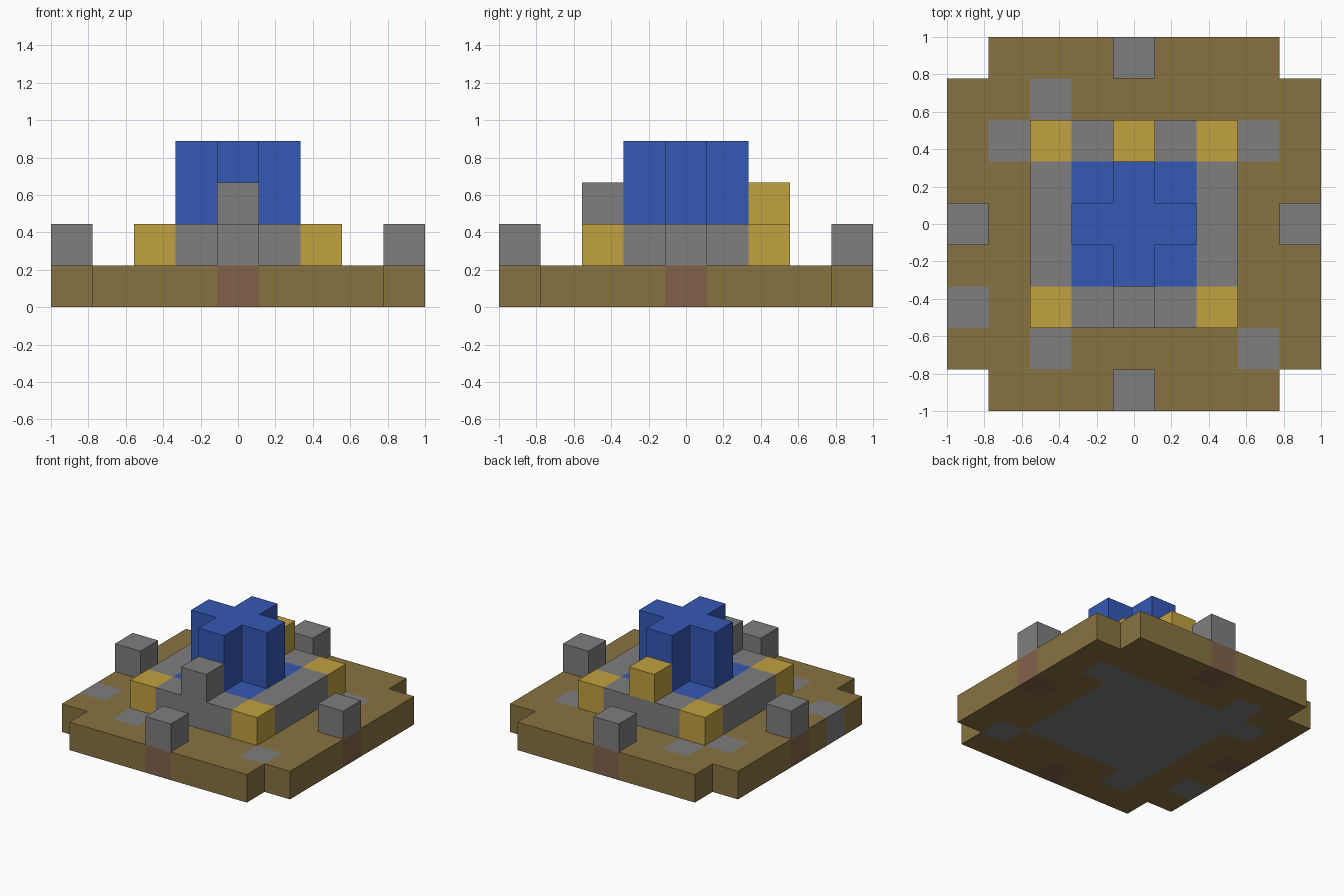
import bpy
import bmesh
from mathutils import Vector

U = 2 / 9  # edge length of one block

if "Cube" in bpy.data.objects:
    bpy.data.objects.remove(bpy.data.objects["Cube"], do_unlink=True)


def material(name, rgb):
    """Flat colour given as sRGB bytes, stored as linear values."""
    lin = [((c / 255 + 0.055) / 1.055) ** 2.4 for c in rgb]
    mat = bpy.data.materials.new(name)
    mat.use_nodes = True
    mat.diffuse_color = (*lin, 1)
    bsdf = mat.node_tree.nodes["Principled BSDF"]
    bsdf.inputs["Base Color"].default_value = (*lin, 1)
    bsdf.inputs["Roughness"].default_value = 0.9
    return mat


earth = material("earth brown", (137, 114, 65))
stone = material("stone grey", (126, 126, 126))
clay = material("clay brown", (130, 98, 74))
gold = material("gold", (193, 161, 64))
blue = material("blue", (53, 88, 181))


def finish(name, bm, *mats):
    bmesh.ops.recalc_face_normals(bm, faces=bm.faces)
    mesh = bpy.data.meshes.new(name)
    bm.to_mesh(mesh)
    bm.free()
    for mat in mats:
        mesh.materials.append(mat)
    obj = bpy.data.objects.new(name, mesh)
    bpy.context.collection.objects.link(obj)
    return obj


def block(name, mat, cell, level, size=(1, 1, 1)):
    """Box centred on a grid cell, standing on a level, sized in blocks."""
    bm = bmesh.new()
    bmesh.ops.create_cube(bm, size=U)
    bmesh.ops.scale(bm, vec=size, verts=bm.verts)
    offset = Vector((cell[0], cell[1], level + size[2] / 2)) * U
    bmesh.ops.translate(bm, vec=offset, verts=bm.verts)
    return finish(name, bm, mat)


def extrude_up(bm, height):
    result = bmesh.ops.extrude_face_region(bm, geom=bm.faces[:], use_keep_orig=True)
    top = [v for v in result["geom"] if isinstance(v, bmesh.types.BMVert)]
    bmesh.ops.translate(bm, vec=(0, 0, height), verts=top)


def grid_without_corners(cells):
    bm = bmesh.new()
    bmesh.ops.create_grid(bm, x_segments=cells, y_segments=cells, size=cells * U / 2)
    limit = (cells / 2 - 1) * U
    corners = [f for f in bm.faces
               if min(abs(c) for c in f.calc_center_median().xy) > limit]
    bmesh.ops.delete(bm, geom=corners, context="FACES")
    return bm


# Ground slab with notched corners, paving stones and clay post footings
paving = {(-2, 3), (-3, 2), (3, 2), (-4, -2), (-2, -3), (3, -3)}
footings = {(4, 0), (-4, 0), (0, 4), (0, -4)}
bm = grid_without_corners(9)
extrude_up(bm, U)
bmesh.ops.recalc_face_normals(bm, faces=bm.faces)
for face in bm.faces:
    inside = face.calc_center_median() - face.normal * U / 2
    cell = (round(inside.x / U), round(inside.y / U))
    if cell in footings:
        face.material_index = 2
    elif cell in paving or max(abs(cell[0]), abs(cell[1])) <= 2:
        face.material_index = 1
finish("ground_slab", bm, earth, stone, clay)

# Four outer posts
for side, cell in zip(("left", "right", "back", "front"),
                      ((4, 0), (-4, 0), (0, 4), (0, -4))):
    block(f"{side}_post", stone, cell, 1)

# Walls between gold corner blocks
for side, s in (("left", 1), ("right", -1)):
    block(f"{side}_wall", stone, (2 * s, 0), 1, (1, 3, 1))
    for end, e in (("back", 1), ("front", -1)):
        block(f"{end}_{side}_corner", gold, (2 * s, 2 * e), 1)
block("back_wall", stone, (0, 2), 1, (3, 1, 1))
block("front_wall", stone, (0, -2), 1, (3, 1, 1))

# Raised blocks on the middle of the front and back walls
block("front_crest", stone, (0, -2), 2)
block("back_crest", gold, (0, 2), 2)

# Blue core filling the walls, with a cross-shaped tower on it
block("core_floor", blue, (0, 0), 1, (3, 3, 1))
bm = grid_without_corners(3)
extrude_up(bm, 2 * U)
bmesh.ops.translate(bm, vec=(0, 0, 2 * U), verts=bm.verts)
finish("cross_tower", bm, blue)
